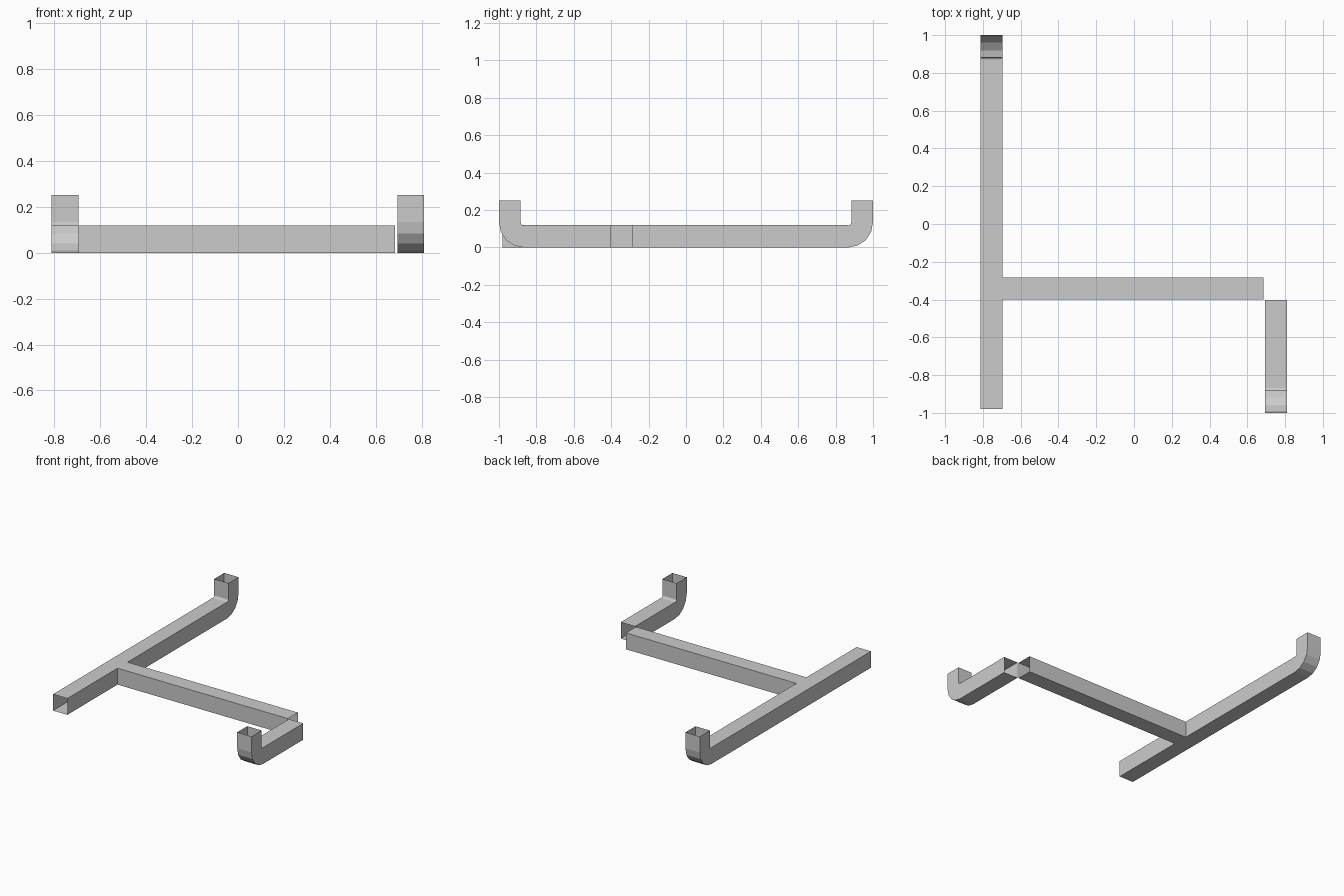
import bpy, math
from mathutils import Vector

if "Cube" in bpy.data.objects:
    bpy.data.objects.remove(bpy.data.objects["Cube"])

W, H = 0.116, 0.12          # duct width and height
Z = Vector((0, 0, 1))


def mesh_object(name, verts, faces):
    me = bpy.data.meshes.new(name)
    me.from_pydata([tuple(v) for v in verts], [], faces)
    me.update()
    ob = bpy.data.objects.new(name, me)
    bpy.context.collection.objects.link(ob)
    return ob


def skin(name, rings, skip=()):
    """Open sheet-metal tube through four-point rings; skip leaves walls out."""
    verts = [v for r in rings for v in r]
    faces = []
    for i in range(len(rings) - 1):
        for j in range(4):
            if j not in skip:
                k = (j + 1) % 4
                faces.append((4*i + j, 4*i + 4 + j, 4*i + 4 + k, 4*i + k))
    return mesh_object(name, verts, faces)


def ring(c, side):
    s = side * W / 2
    return [c - s, c + s, c + s + Z * H, c - s + Z * H]


def run(name, start, end, count, tee=None):
    """Row of straight duct sections; the tee section has its +side wall open."""
    a, b = Vector(start), Vector(end)
    side = (b - a).normalized().cross(Z)
    for i in range(count):
        p, q = a.lerp(b, i / count), a.lerp(b, (i + 1) / count)
        is_tee = i == tee
        skin(f"{name}_tee" if is_tee else f"{name}_section_{i + 1}",
             [ring(p, side), ring(q, side)], (1,) if is_tee else ())


def elbow_and_riser(name, x, y, d):
    """Quarter bend from horizontal (heading d along y) to vertical, plus riser."""
    ro, zc, steps = 0.133, 0.135, 4
    ri = ro - W
    side = Vector((d, 0, 0)) * W / 2
    rings = [ring(Vector((x, y - d * 0.003, 0)), Vector((d, 0, 0)))]
    for i in range(steps + 1):
        t = math.pi / 2 * i / steps
        o = Vector((x, y + d * ro * math.sin(t), zc - zc * math.cos(t)))
        n = Vector((x, y + d * ri * math.sin(t), zc - ri * math.cos(t)))
        rings.append([o - side, o + side, n + side, n - side])
    skin(f"{name}_elbow", rings)
    top = rings[-1]
    skin(f"{name}_riser", [top, [v + Z * 0.117 for v in top]])


# long main duct with the tee opening on its right side
run("main_duct", (-0.754, 0.867, 0), (-0.754, -0.98, 0), 16)
# the tee wall facing the branch is removed
tee = bpy.data.objects["main_duct_section_11"]
bpy.data.objects.remove(tee)
y0, y1 = 0.867 - 1.847 * 10 / 16, 0.867 - 1.847 * 11 / 16
run("main_duct_side", (-0.754, y1, 0), (-0.754, y0, 0), 1, tee=0)
elbow_and_riser("main", -0.754, 0.867, 1)

# branch duct running across from the tee
run("branch_duct", (-0.696, -0.342, 0), (0.685, -0.342, 0), 12)

# short offset duct at the right end
run("short_duct", (0.752, -0.402, 0), (0.752, -0.867, 0), 4)
elbow_and_riser("short", 0.752, -0.867, -1)
